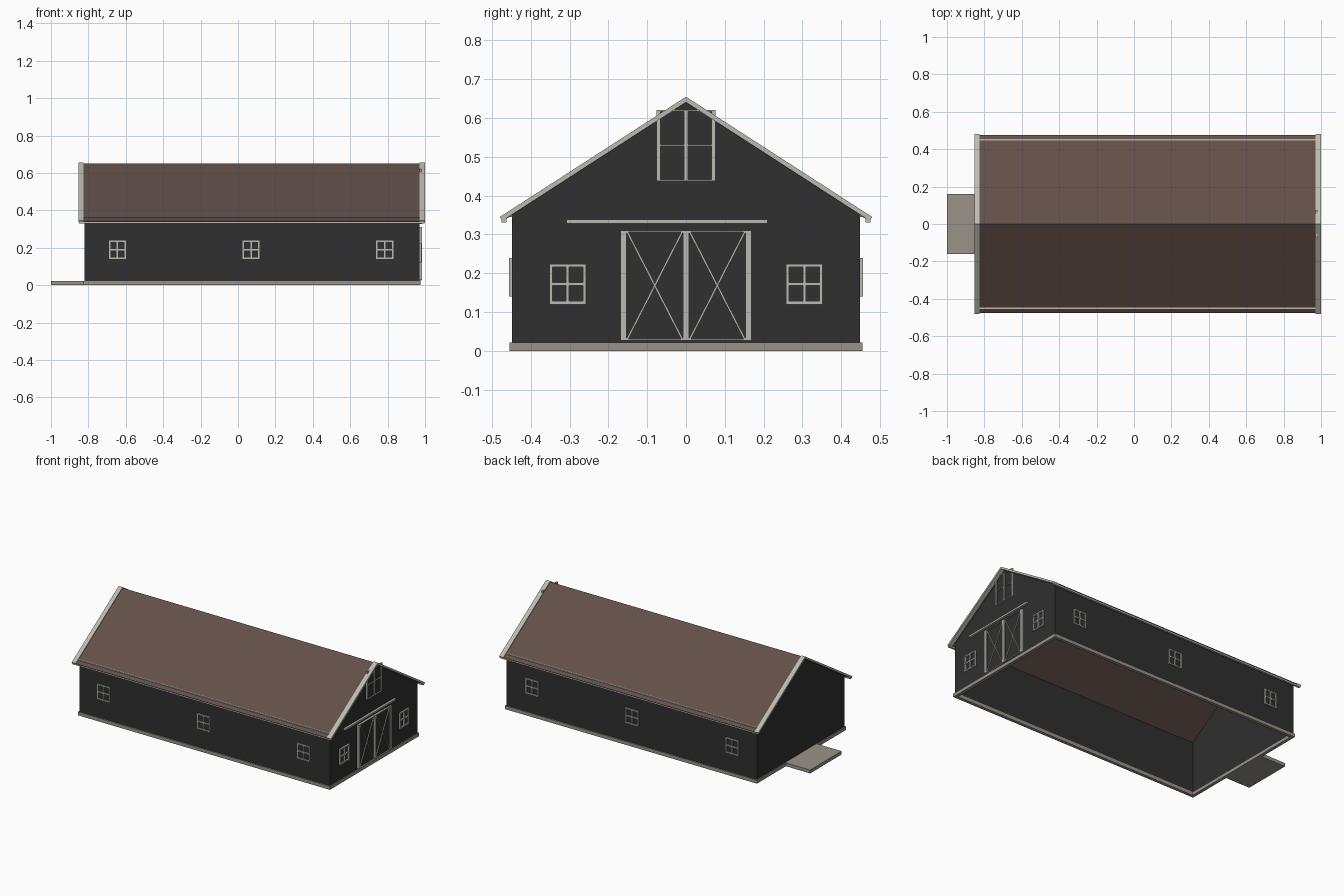
import bpy, bmesh
from math import hypot

if "Cube" in bpy.data.objects:
    bpy.data.objects.remove(bpy.data.objects["Cube"])


def material(name, rgb):
    m = bpy.data.materials.new(name)
    m.use_nodes = True
    m.diffuse_color = (*rgb, 1)
    m.node_tree.nodes["Principled BSDF"].inputs["Base Color"].default_value = (*rgb, 1)
    return m


BLACK = material("black boards", (0.029, 0.029, 0.029))
BROWN = material("brown roofing", (0.125, 0.078, 0.066))
TRIM = material("pale trim", (0.50, 0.50, 0.45))
STONE = material("grey stone", (0.32, 0.29, 0.25))


def place(axis, u, v, w):
    return {"x": (w, u, v), "y": (u, w, v), "z": (u, v, w)}[axis]


def extrude(name, axis, profiles, a, b, mat):
    """One object from flat profiles, each extruded from a to b along axis."""
    bm = bmesh.new()
    for pts in profiles:
        lo = [bm.verts.new(place(axis, u, v, a)) for u, v in pts]
        hi = [bm.verts.new(place(axis, u, v, b)) for u, v in pts]
        bm.faces.new(lo)
        bm.faces.new(hi[::-1])
        for i in range(len(pts)):
            j = (i + 1) % len(pts)
            bm.faces.new((lo[i], hi[i], hi[j], lo[j]))
    bmesh.ops.recalc_face_normals(bm, faces=bm.faces)
    me = bpy.data.meshes.new(name)
    bm.to_mesh(me)
    bm.free()
    me.materials.append(mat)
    ob = bpy.data.objects.new(name, me)
    bpy.context.collection.objects.link(ob)
    return ob


def rect(u0, u1, v0, v1):
    return [(u0, v0), (u1, v0), (u1, v1), (u0, v1)]


def bar(p, q, width):
    """Rectangle of the given width around the line from p to q."""
    du, dv = q[0] - p[0], q[1] - p[1]
    k = width / 2 / hypot(du, dv)
    nu, nv = -dv * k, du * k
    return [(p[0] + nu, p[1] + nv), (q[0] + nu, q[1] + nv),
            (q[0] - nu, q[1] - nv), (p[0] - nu, p[1] - nv)]


def window_bars(cu, v0, v1, half, t):
    """Four-pane frame with a middle cross."""
    mid = (v0 + v1) / 2
    bars = [rect(cu + d - t / 2, cu + d + t / 2, v0, v1) for d in (-half + t / 2, 0, half - t / 2)]
    bars += [rect(cu - half, cu + half, v - t / 2, v + t / 2) for v in (v0 + t / 2, mid, v1 - t / 2)]
    return bars


def chevron(y, peak, eave, thick):
    """Roof cross-section with square-cut eaves."""
    length = hypot(y, peak - eave)
    ny, nz = (peak - eave) / length * thick, y / length * thick
    low = peak - thick * length / y
    return [(0, peak), (y, eave), (y - ny, eave - nz), (0, low),
            (-y + ny, eave - nz), (-y, eave)]


X0, X1, Y, T = -0.82, 0.97, 0.448, 0.008   # wall ends, half width, thickness
BASE, EAVE, PEAK = 0.022, 0.352, 0.641

# Foundation ring and entrance slab
F = 0.455
extrude("foundation", "z", [rect(X0 - 0.006, X1 + 0.006, -F, -F + 0.02),
                            rect(X0 - 0.006, X1 + 0.006, F - 0.02, F),
                            rect(X0 - 0.006, X0 + 0.014, -F + 0.02, F - 0.02),
                            rect(X1 - 0.014, X1 + 0.006, -F + 0.02, F - 0.02)], 0, BASE, STONE)
extrude("entrance_slab", "z", [rect(-1, X0 - 0.006, -0.16, 0.16)], 0, BASE, STONE)

# Walls
gable = [(-Y, BASE), (Y, BASE), (Y, EAVE), (0, PEAK), (-Y, EAVE)]
extrude("door_end_wall", "x", [gable], X1 - T, X1, BLACK)
extrude("plain_end_wall", "x", [gable], X0, X0 + T, BLACK)
for side, s in (("front", -1), ("back", 1)):
    extrude(side + "_wall", "y", [rect(X0 + T, X1 - T, BASE, EAVE)], s * (Y - T), s * Y, BLACK)
    for i, x in enumerate((-0.645, 0.07, 0.785)):
        extrude(f"{side}_window_{i + 1}", "y", window_bars(x, 0.14, 0.24, 0.046, 0.008),
                s * (Y - 0.004), s * (Y + 0.008), TRIM)

# Roof, gable boards and eave trim
extrude("roof", "x", [chevron(0.477, 0.650, 0.342, 0.009)], -0.83, 0.975, BROWN)
for name, a, b in (("plain_end_bargeboard", -0.853, -0.825), ("door_end_bargeboard", 0.97, 1.0)):
    extrude(name, "x", [chevron(0.48, 0.655, 0.345, 0.012)], a, b, TRIM)
for side, s in (("front", -1), ("back", 1)):
    extrude(side + "_eave_trim", "x", [rect(s * 0.462, s * 0.475, 0.331, 0.341)], -0.85, 0.998, TRIM)
    extrude(side + "_eave_strip", "x", [rect(s * 0.446, s * 0.455, 0.345, 0.3615)], -0.825, 0.97, TRIM)

# Sliding doors with cross braces and a hanging rail
D0, D1 = 0.027, 0.31
extrude("door_panels", "x", [rect(-0.168, 0.168, D0, D1)], X1, X1 + 0.006, BLACK)
frame = [rect(y - 0.008, y + 0.008, D0, D1) for y in (-0.161, 0, 0.161)]
frame += [rect(-0.153, 0.153, z, z + 0.004) for z in (D0, D1 - 0.004)]
extrude("door_frame", "x", frame, X1, X1 + 0.014, TRIM)
braces = []
for s in (-1, 1):
    braces += [bar((s * 0.008, D0), (s * 0.153, D1), 0.005),
               bar((s * 0.153, D0), (s * 0.008, D1), 0.005)]
extrude("door_braces", "x", braces, X1, X1 + 0.011, TRIM)
extrude("door_rail", "x", [rect(-0.308, 0.21, 0.328, 0.339)], X1, X1 + 0.014, TRIM)

# End windows and loft hatch
for name, y in (("left", -0.305), ("right", 0.305)):
    extrude(f"end_window_{name}", "x", window_bars(y, 0.12, 0.224, 0.047, 0.008),
            X1 - 0.004, X1 + 0.01, TRIM)
extrude("hatch_panel", "x", [rect(-0.07, 0.07, 0.44, 0.618)], X1, X1 + 0.004, BLACK)
hatch = [rect(y - 0.005, y + 0.005, 0.44, 0.62) for y in (-0.071, 0, 0.071)]
hatch += [rect(-0.076, 0.076, z, z + 0.004) for z in (0.438, 0.528, 0.617)]
extrude("hatch_frame", "x", hatch, X1, X1 + 0.01, TRIM)
